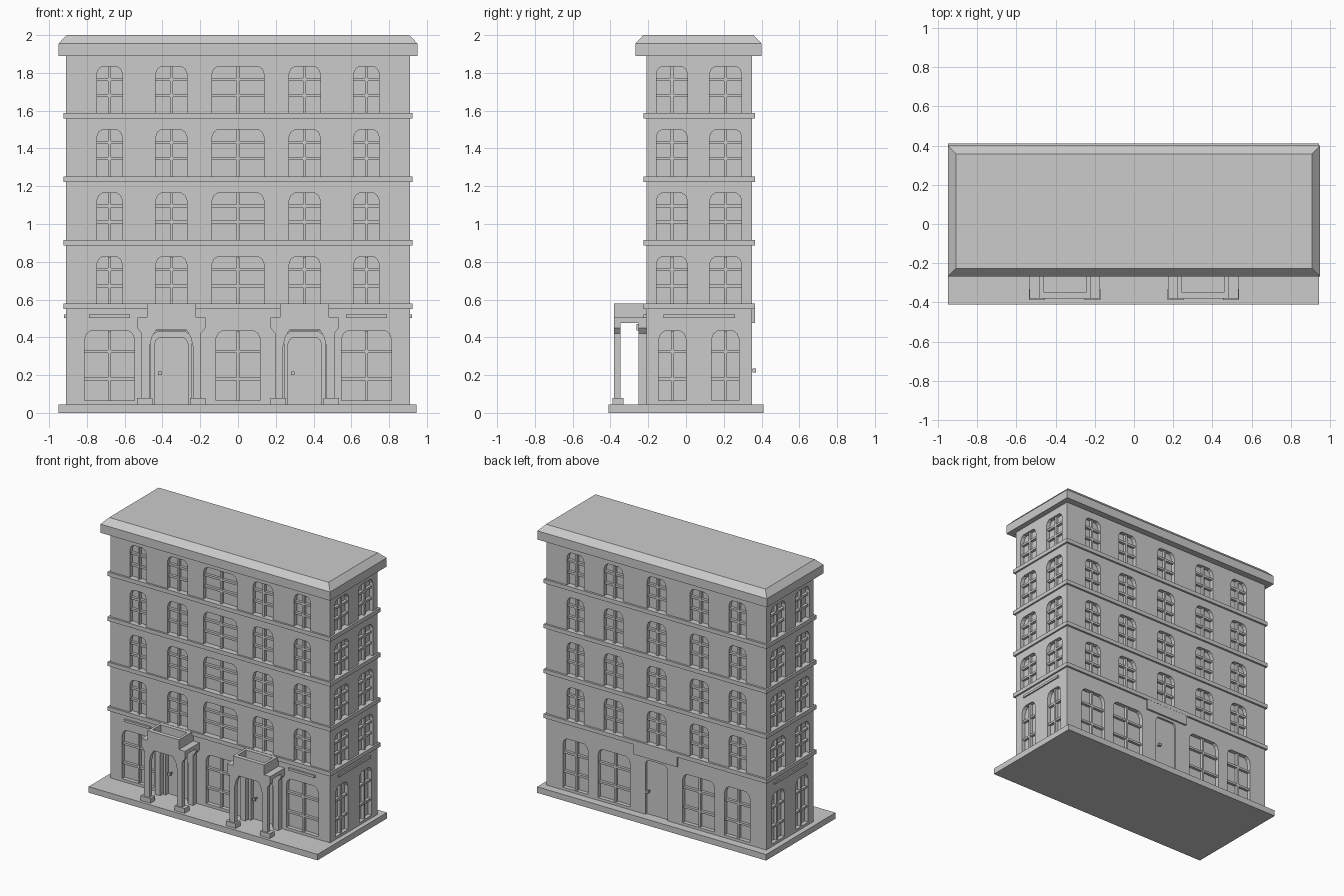
import bpy, bmesh

if "Cube" in bpy.data.objects:
    bpy.data.objects.remove(bpy.data.objects["Cube"])

# ---- helpers -------------------------------------------------------------
# Each wall maps (u along wall, d outward, z) to world space
WALLS = {
    "front": lambda u, d, z: (u, -0.21 - d, z),
    "back":  lambda u, d, z: (u, 0.35 + d, z),
    "right": lambda u, d, z: (0.91 + d, u, z),
    "left":  lambda u, d, z: (-0.91 - d, u, z),
}


def prism(bm, wall, pts, d0, d1):
    """Extrude a (u, z) outline between depths d0 and d1 on a wall."""
    f = WALLS[wall]
    a = [bm.verts.new(f(u, d0, z)) for u, z in pts]
    b = [bm.verts.new(f(u, d1, z)) for u, z in pts]
    bm.faces.new(a)
    bm.faces.new(b[::-1])
    for i in range(len(pts)):
        j = (i + 1) % len(pts)
        bm.faces.new((a[i], b[i], b[j], a[j]))


def block(bm, wall, u0, u1, z0, z1, d0, d1):
    prism(bm, wall, [(u0, z0), (u1, z0), (u1, z1), (u0, z1)], d0, d1)


def finish(bm, name):
    bmesh.ops.recalc_face_normals(bm, faces=bm.faces)
    me = bpy.data.meshes.new(name)
    bm.to_mesh(me)
    bm.free()
    ob = bpy.data.objects.new(name, me)
    bpy.context.collection.objects.link(ob)
    return ob


def box(name, x0, x1, y0, y1, z0, z1, top_inset=0.0):
    bm = bmesh.new()
    rings = []
    for z, i in ((z0, 0), (z1, top_inset)):
        rings.append([bm.verts.new(p) for p in (
            (x0 + i, y0 + i, z), (x1 - i, y0 + i, z),
            (x1 - i, y1 - i, z), (x0 + i, y1 - i, z))])
    bm.faces.new(rings[0])
    bm.faces.new(rings[1])
    for i in range(4):
        j = (i + 1) % 4
        bm.faces.new((rings[0][i], rings[0][j], rings[1][j], rings[1][i]))
    return finish(bm, name)


def arch(c, w, z0, z1, r):
    """Opening with faceted upper corners."""
    h = w / 2
    right = [(h, z0), (h, z1 - r), (h - r * .25, z1 - r * .35), (h - r * .75, z1)]
    return [(c + u, z) for u, z in right] + [(c - u, z) for u, z in right[::-1]]


# ---- main masses -----------------------------------------------------------
box("base_slab", -0.95, 0.945, -0.41, 0.41, 0, 0.045)
body = box("building_body", -0.91, 0.91, -0.21, 0.35, 0.03, 1.92)
box("cornice", -0.95, 0.95, -0.268, 0.40, 1.89, 1.955)
box("roof_bevel", -0.95, 0.95, -0.268, 0.40, 1.955, 2.0, 0.042)
for n, z in enumerate((0.55, 0.885, 1.222, 1.558)):
    box(f"floor_band_{n + 1}", -0.923, 0.923, -0.224, 0.365, z, z + 0.03)

# ---- window layout: (centre, width) ----------------------------------------
SIDE = [(-0.075, 0.165), (0.21, 0.17)]
UPPER = {
    "front": [(-0.68, .135), (-0.353, .165), (0, .275), (0.353, .165), (0.68, .135)],
    "back": [(-0.67, .14), (-0.355, .155), (0, .155), (0.355, .155), (0.67, .14)],
    "right": SIDE, "left": SIDE,
}
GROUND = {
    "front": [(-0.68, .265), (0, .235), (0.68, .265)],
    "back": [(-0.67, .21), (-0.35, .265), (0.35, .265), (0.67, .21)],
    "right": [(-0.072, .145), (0.208, .145)],
    "left": [(-0.072, .145), (0.208, .145)],
}
DEPTH = -0.03
cut = bmesh.new()


def window(bars, wall, c, w, z0, z1, rows, r):
    prism(cut, wall, arch(c, w, z0, z1, r), DEPTH, 0.02)
    t = 0.008
    block(bars, wall, c - t, c + t, z0, z1 - .001, DEPTH - .005, -0.008)
    for z in rows:
        block(bars, wall, c - w / 2, c + w / 2, z - t, z + t, DEPTH - .005, -0.010)


for wall in WALLS:
    bars = bmesh.new()
    for z in (0.58, 0.917, 1.253, 1.588):
        for c, w in UPPER[wall]:
            window(bars, wall, c, w, z - .01, z + .247, (z + .093, z + .178), .04)
    for c, w in GROUND[wall]:
        window(bars, wall, c, w, 0.065, 0.435, (0.18, 0.325), .045)
    finish(bars, wall + "_window_bars")

# door recesses: two in front, one at the back
for c in (-0.353, 0.353):
    prism(cut, "front", arch(c, .18, .045, .40, .04), -0.02, 0.02)
prism(cut, "back", arch(0, .18, .045, .455, .03), -0.015, 0.02)

cutter = finish(cut, "opening_cutter")
cutter.hide_render = True
mod = body.modifiers.new("openings", "BOOLEAN")
mod.operation, mod.solver, mod.object = "DIFFERENCE", "EXACT", cutter
bpy.context.view_layer.objects.active = body
bpy.ops.object.modifier_apply(modifier=mod.name)
bpy.data.objects.remove(cutter)

# ---- lintels and rear door hood --------------------------------------------
bm = bmesh.new()
for s in (-1, 1):
    block(bm, "front", s * .68 - .108, s * .68 + .108, .503, .52, -.01, .014)
for wall in ("left", "right"):
    block(bm, wall, -0.12, 0.26, .503, .52, -.01, .01)
finish(bm, "window_lintels")
bm = bmesh.new()
block(bm, "back", -0.18, 0.18, .475, .555, -.01, .014)
finish(bm, "rear_door_hood")

# ---- door knobs --------------------------------------------------------------
for n, (wall, u, z) in enumerate((("front", -.413, .21), ("front", .29, .21),
                                  ("back", .065, .225))):
    bm = bmesh.new()
    block(bm, wall, u - .004, u + .004, z - .004, z + .004, -.022, .005)
    block(bm, wall, u - .01, u + .01, z - .01, z + .01, .003, .02)
    finish(bm, f"door_knob_{n + 1}")

# ---- porches -------------------------------------------------------------------
# half outline of the arched porch frame, outside then inside
HALF = [(.115, .045), (.157, .045), (.157, .42), (.18, .45), (.18, .505),
        (.13, .505), (.13, .578)]
INNER = [(.08, .44), (.103, .40), (.115, .35)]
for n, c in enumerate((-0.353, 0.353)):
    outline = ([(c + u, z) for u, z in HALF] + [(c - u, z) for u, z in HALF[::-1]]
               + [(c - u, z) for u, z in INNER[::-1]] + [(c + u, z) for u, z in INNER])
    bm = bmesh.new()
    prism(bm, "front", outline, .138, .17)      # front arch
    prism(bm, "front", outline, -.005, .042)    # arch against the wall
    block(bm, "front", c - .115, c + .115, .475, .495, 0, .15)  # porch ceiling
    for s in (-1, 1):
        u0, u1, u2 = sorted((c + s * .11, c + s * .18)), sorted((c + s * .11, c + s * .13)), \
            sorted((c + s * .10, c + s * .182))
        block(bm, "front", *u0, .475, .505, .03, .15)   # side beam
        block(bm, "front", *u1, .50, .578, .03, .15)    # parapet
        block(bm, "front", *u2, .045, .08, .122, .178)  # column foot
    finish(bm, f"porch_{n + 1}")

    # door surround and small lintel behind the arch
    bm = bmesh.new()
    ring = arch(c, .22, .045, .43, .045) + arch(c, .18, .045, .40, .04)[::-1]
    prism(bm, "front", ring, -.005, .012)
    block(bm, "front", c - .083, c + .083, .435, .47, 0, .052)
    finish(bm, f"door_surround_{n + 1}")
